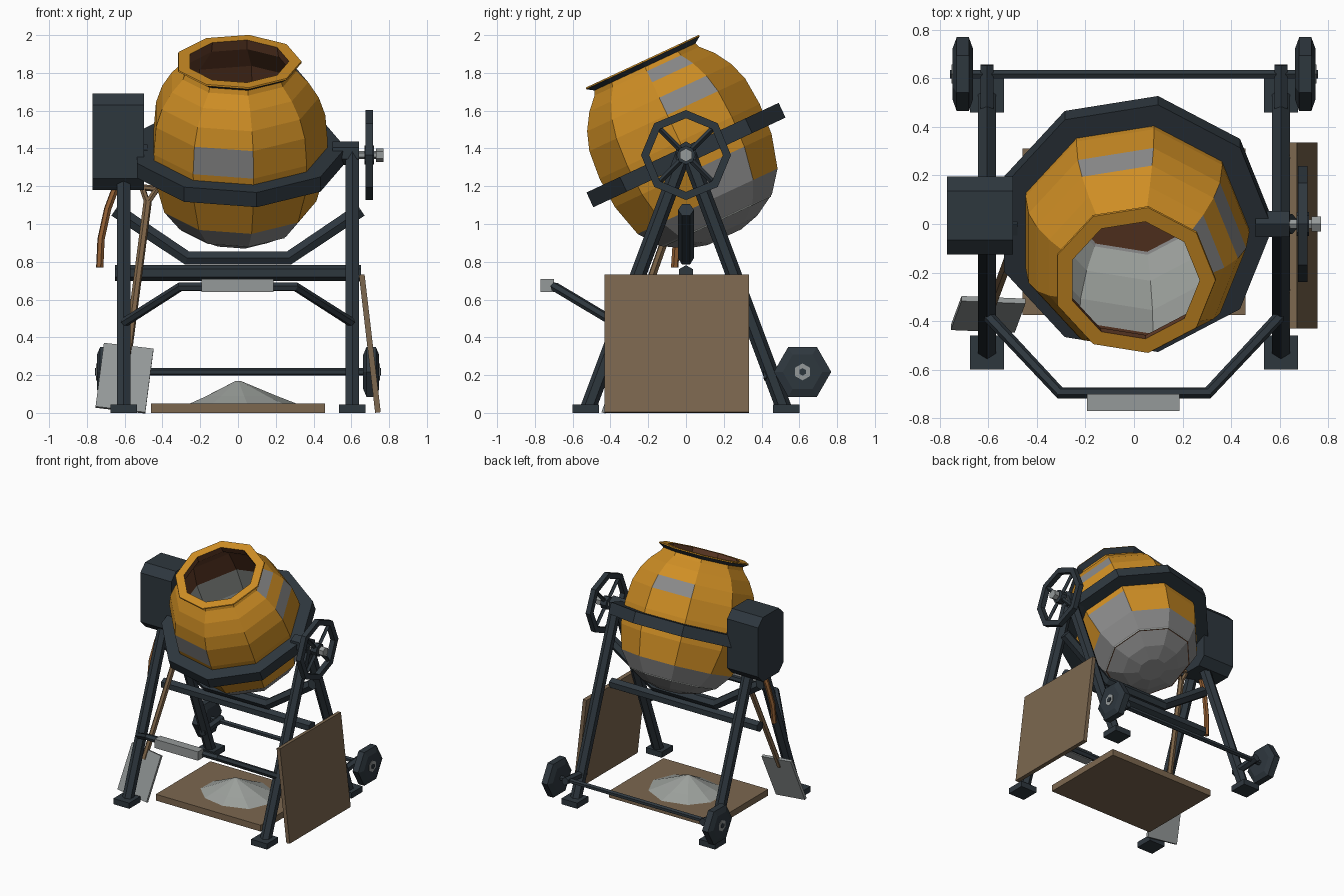
import bpy, bmesh, math
from mathutils import Vector, Matrix, Euler

if "Cube" in bpy.data.objects:
    bpy.data.objects.remove(bpy.data.objects["Cube"])

def mat(name, c):
    m = bpy.data.materials.new(name)
    m.diffuse_color = (*c, 1)
    m.use_nodes = True
    m.node_tree.nodes["Principled BSDF"].inputs["Base Color"].default_value = m.diffuse_color
    return m

YELLOW = mat("drum yellow", (.62, .27, .018))
SLATE = mat("dark slate", (.027, .038, .048))
GREY = mat("splash grey", (.25, .25, .25))
RUST = mat("inner rust", (.13, .048, .022))
MIX = mat("mix grey", (.33, .35, .33))
BOARD = mat("board brown", (.20, .135, .078))
WOOD = mat("handle wood", (.21, .13, .066))
HOSE = mat("hose copper", (.28, .11, .032))
STEEL = mat("steel", (.30, .32, .32))

def add(name, bm, *mats):
    bmesh.ops.recalc_face_normals(bm, faces=bm.faces)
    me = bpy.data.meshes.new(name)
    bm.to_mesh(me)
    bm.free()
    for m in mats:
        me.materials.append(m)
    ob = bpy.data.objects.new(name, me)
    bpy.context.collection.objects.link(ob)
    return ob

def box(name, m, size, loc, rot=None):
    bm = bmesh.new()
    r = rot if rot else Matrix.Identity(4)
    bmesh.ops.create_cube(bm, size=1, matrix=Matrix.Translation(loc) @ r @ Matrix.Diagonal((*size, 1)))
    return add(name, bm, m)

def rod(bm, p, q, r, n=6, r2=None, twist=0):
    p, q = Vector(p), Vector(q)
    d = q - p
    M = Matrix.Translation((p + q) / 2) @ d.to_track_quat('Z', 'Y').to_matrix().to_4x4() @ Matrix.Rotation(twist, 4, 'Z')
    bmesh.ops.create_cone(bm, cap_ends=True, segments=n, radius1=r, radius2=r if r2 is None else r2,
                          depth=d.length, matrix=M)

def beam(name, m, p, q, r, n=6, r2=None, twist=0):
    bm = bmesh.new()
    rod(bm, p, q, r, n, r2, twist)
    return add(name, bm, m)

def pipe(name, m, pts, r):
    cu = bpy.data.curves.new(name, 'CURVE')
    cu.dimensions = '3D'
    cu.bevel_depth, cu.bevel_resolution, cu.use_fill_caps = r, 1, True
    s = cu.splines.new('POLY')
    s.points.add(len(pts) - 1)
    for a, b in zip(s.points, pts):
        a.co = (*b, 1)
    s.use_smooth = False
    cu.materials.append(m)
    ob = bpy.data.objects.new(name, cu)
    bpy.context.collection.objects.link(ob)

def lathe(profile, n=9, closed=False):
    """Spin (height, radius) points; returns bmesh and faces keyed by (band, segment)."""
    bm = bmesh.new()
    rings = [[bm.verts.new((r * math.cos(2 * math.pi * k / n), r * math.sin(2 * math.pi * k / n), u))
              for k in range(n)] for u, r in profile]
    faces = {}
    last = len(rings) if closed else len(rings) - 1
    for i in range(last):
        a, b = rings[i], rings[(i + 1) % len(rings)]
        for k in range(n):
            j = (k + 1) % n
            faces[i, k] = bm.faces.new((a[k], a[j], b[j], b[k]))
    if not closed:
        faces['start'] = bm.faces.new(rings[0][::-1])
        faces['end'] = bm.faces.new(rings[-1])
    return bm, faces

# Drum: outer skin, lip, then inner skin back to the floor
TILT = Matrix.Translation((0, 0, 1.365)) @ Matrix.Rotation(math.radians(25), 4, 'X')
outer = [(-.48, .10), (-.45, .21), (-.38, .33), (-.27, .415), (-.09, .465), (.08, .475),
         (.235, .462), (.335, .428), (.425, .372), (.49, .31)]
lip = [(.515, .30), (.54, .338), (.548, .335), (.548, .27)]
inner = [(.49, .28), (.335, .405), (.12, .45), (-.09, .44), (-.27, .39), (-.39, .32)]
bm, faces = lathe(outer + lip + inner)
patches = {(5, 6), (6, 2), (6, 0), (8, 0), (3, 0)}      # splashed panels
first_in = len(outer) + len(lip)
for key, f in faces.items():
    if key == 'start':
        f.material_index = 1
    elif key == 'end':
        f.material_index = 2
    else:
        b = key[0]
        if b < 3 or key in patches:
            f.material_index = 1
        elif b == 10:
            f.material_index = 3
        elif b >= first_in - 1:
            f.material_index = 2 if b < first_in + 2 else 4
add("drum", bm, YELLOW, GREY, RUST, SLATE, MIX).matrix_world = TILT

# Cradle ring round the drum
bm, _ = lathe([(-.043, .46), (-.043, .57), (.043, .57), (.043, .46)], closed=True)
add("cradle_ring", bm, SLATE).matrix_world = TILT

# Trunnions, shaft and hand wheel
beam("left_trunnion", SLATE, (-.65, 0, 1.365), (-.48, 0, 1.365), .055)
beam("right_trunnion", SLATE, (.50, 0, 1.375), (.64, 0, 1.375), .062)
beam("wheel_shaft", STEEL, (.62, 0, 1.365), (.74, 0, 1.365), .022)
beam("shaft_nut", STEEL, (.73, 0, 1.365), (.77, 0, 1.365), .036)
bm, _ = lathe([(-.02, .195), (-.02, .238), (.02, .238), (.02, .195)], 8, True)
for k in range(4):
    a = math.radians(45 + 90 * k)
    rod(bm, (0, 0, 0), (.21 * math.cos(a), .21 * math.sin(a), 0), .015, 4)
rod(bm, (0, 0, -.025), (0, 0, .025), .05, 8)
add("hand_wheel", bm, SLATE).matrix_world = Matrix.Translation((.695, 0, 1.365)) @ Matrix.Rotation(math.pi / 2, 4, 'Y')

# Motor housing with chamfered long edges
motor = box("motor_housing", SLATE, (.272, .32, .51), (-.634, .035, 1.435))
bm = bmesh.new()
bm.from_mesh(motor.data)
long_edges = [e for e in bm.edges if abs(e.verts[0].co.x - e.verts[1].co.x) > .1]
bmesh.ops.bevel(bm, geom=long_edges, offset=.06, segments=1, affect='EDGES')
bm.to_mesh(motor.data)
bm.free()

# A-frames, feet, axle struts and road wheels
for side, s in (("left", -1), ("right", 1)):
    x = .605 * s
    for end, t in (("front", -1), ("back", 1)):
        beam(f"{side}_{end}_leg", SLATE, (x, .52 * t, .02), (x, .01 * t, 1.38), .042)
        box(f"{side}_{end}_foot", SLATE, (.14, .14, .045), (x, .53 * t, .0225))
    beam(f"{side}_axle_strut", SLATE, (x, .41, .2), (x, .655, .22), .03)
    bm, _ = lathe([(-.042, .105), (-.025, .152), (.025, .152), (.042, .105)], 6)
    w = add(f"{side}_road_wheel", bm, SLATE)
    w.matrix_world = Matrix.Translation((.705 * s, .617, .217)) @ Matrix.Rotation(math.pi / 2, 4, 'Y') @ Matrix.Rotation(math.pi / 2, 4, 'Z')
    beam(f"{side}_wheel_hub", STEEL, (.74 * s, .617, .217), (.751 * s, .617, .217), .045)
beam("axle", SLATE, (-.757, .617, .217), (.757, .617, .217), .02)

# Cross members and tow handle
beam("crossbar", SLATE, (-.65, 0, .74), (.65, 0, .74), .042)
pipe("cradle_brace", SLATE, [(-.65, 0, 1.075), (-.27, 0, .82), (.27, 0, .82), (.65, 0, 1.075)], .042)
pipe("tow_bar", SLATE, [(-.6, -.38, .48), (-.305, -.695, .668), (.305, -.695, .668), (.6, -.38, .48)], .025)
box("tow_grip", STEEL, (.38, .07, .07), (-.003, -.735, .675))

# Mixing board with a heap of mix
box("mixing_board", BOARD, (.92, .685, .05), (0, -.032, .025))
bm, _ = lathe([(.045, .30), (.09, .19), (.17, .012)], 9)
for v in bm.verts:
    k = 1 + .08 * math.sin(7 * v.co.x + 3 * v.co.y)
    v.co = (v.co.x * k, v.co.y * .85 * k - .03, v.co.z)
add("mix_heap", bm, MIX)

# Board leaning on the right frame
box("leaning_board", BOARD, (.03, .765, .735), (.698, -.048, .367), Matrix.Rotation(math.radians(-6.7), 4, 'Y'))

# Shovel leaning on the left frame
foot, top = Vector((-.622, -.43, .02)), Vector((-.478, -.04, 1.12))
d = (top - foot).normalized()
side_dir = (Vector((1, 0, 0)) - d * d.x).normalized()
R = Matrix((side_dir, d.cross(side_dir), d)).transposed().to_4x4()
box("shovel_blade", STEEL, (.265, .022, .36), foot + d * .175, R)
bm = bmesh.new()
rod(bm, foot + d * .28, top, .022)
for t in (-1, 1):
    rod(bm, top - d * .01, top + d * .075 + side_dir * .04 * t, .016)
rod(bm, top + d * .075 - side_dir * .055, top + d * .075 + side_dir * .055, .016)
add("shovel_handle", bm, WOOD)

# Hose hanging from the motor
pipe("motor_hose", HOSE, [(-.645, -.02, 1.2), (-.69, -.03, 1.08), (-.725, -.05, .92), (-.732, -.06, .77)], .02)
